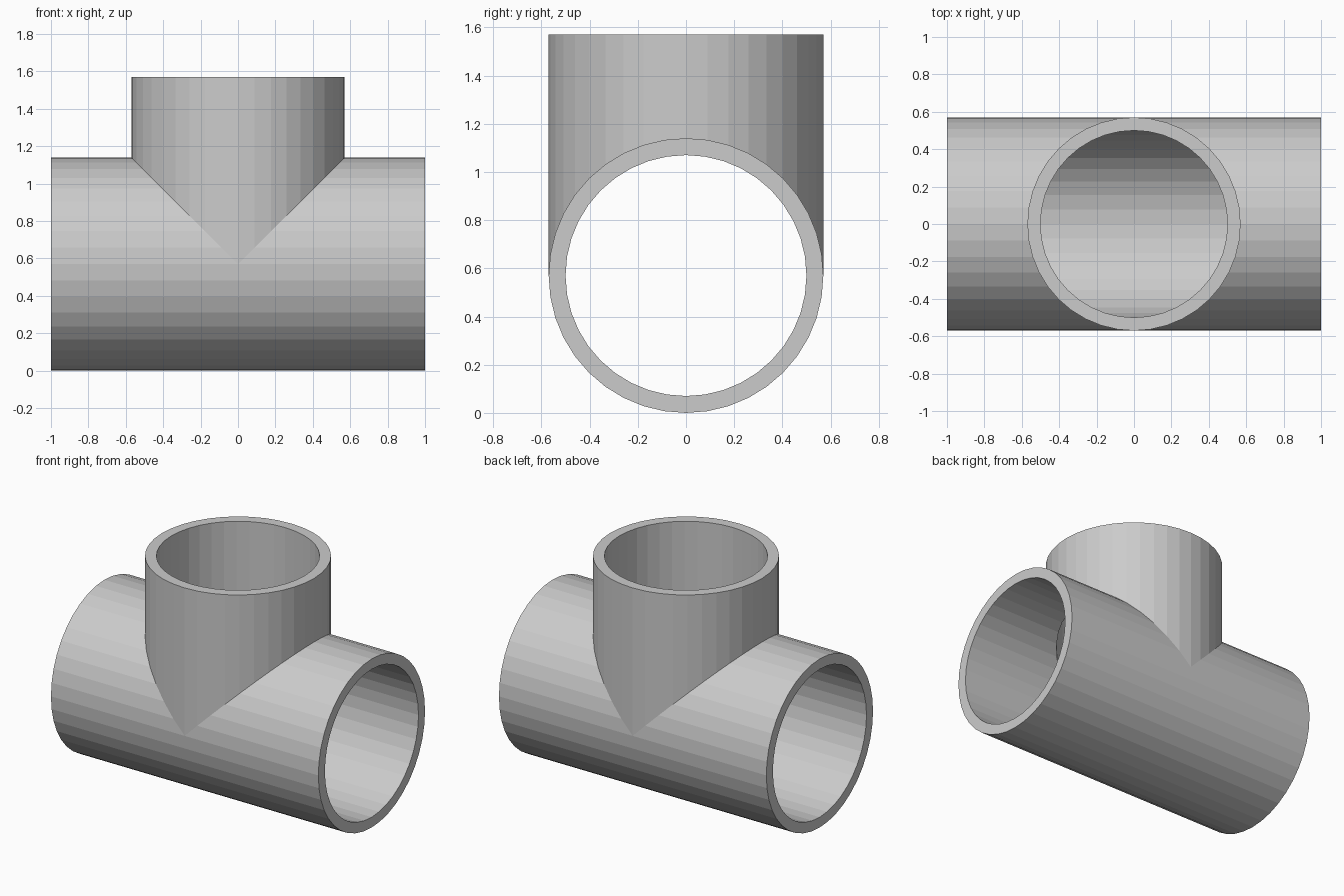
import bpy, bmesh
from math import sin, cos, pi

if "Cube" in bpy.data.objects:
    bpy.data.objects.remove(bpy.data.objects["Cube"])

N = 40                      # sides of each pipe
R_OUT, R_IN = 0.57, 0.50    # wall radii
AXIS_Z, TOP_Z, HALF = 0.57, 1.57, 1.0

bm = bmesh.new()


def quad(*points):
    bm.faces.new([bm.verts.new(p) for p in points])


def section(r, i):
    a = 2 * pi * (i % N) / N
    h = r * sin(a)
    return r * cos(a), (0.0 if abs(h) < 1e-9 else h)


def run_end(r, i, s):
    y, h = section(r, i)
    return (s * HALF, y, AXIS_Z + h)


def seam(r, i, s):
    # Equal pipes meet on 45 degree planes; the lower half meets at x = 0
    y, h = section(r, i)
    return (s * max(h, 0.0), y, AXIS_Z + h)


def branch_end(r, i, s):
    y, h = section(r, i)
    return (s * h, y, TOP_Z)


for s in (1, -1):
    for i in range(N):
        j = i + 1
        # Horizontal run, outer and inner walls
        for r in (R_OUT, R_IN):
            quad(run_end(r, i, s), run_end(r, j, s), seam(r, j, s), seam(r, i, s))
        # Rim at the end of the run
        quad(run_end(R_OUT, i, s), run_end(R_OUT, j, s),
             run_end(R_IN, j, s), run_end(R_IN, i, s))
        if i < N // 2:
            # Upright branch walls and rim
            for r in (R_OUT, R_IN):
                quad(seam(r, i, s), seam(r, j, s), branch_end(r, j, s), branch_end(r, i, s))
            quad(branch_end(R_OUT, i, s), branch_end(R_OUT, j, s),
                 branch_end(R_IN, j, s), branch_end(R_IN, i, s))

# Weld into one closed solid
bmesh.ops.remove_doubles(bm, verts=bm.verts[:], dist=1e-5)
bmesh.ops.recalc_face_normals(bm, faces=bm.faces[:])
mesh = bpy.data.meshes.new("pipe_tee")
bm.to_mesh(mesh)
bm.free()
bpy.context.collection.objects.link(bpy.data.objects.new("pipe_tee", mesh))
